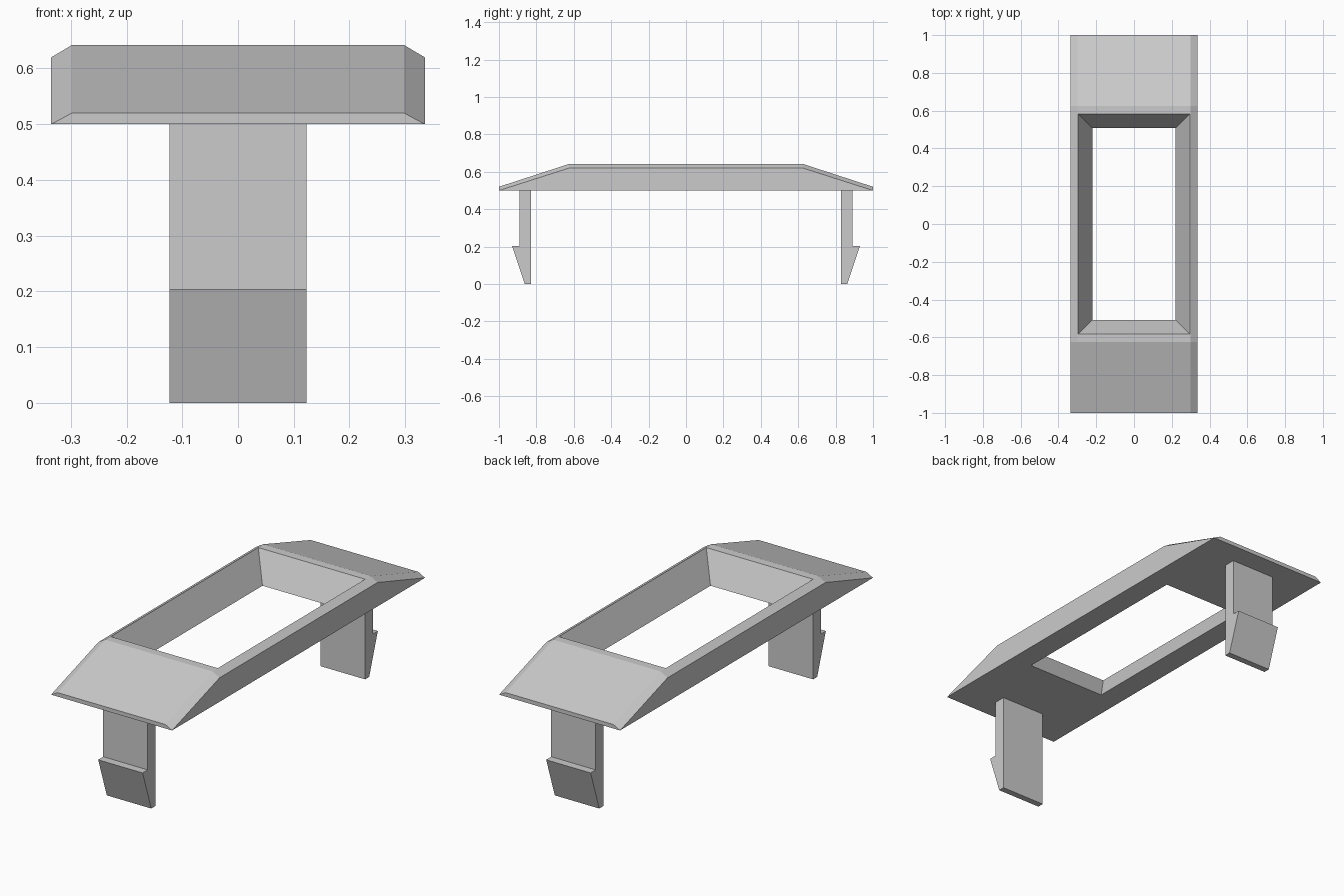
import bpy, bmesh

cube = bpy.data.objects.get("Cube")
if cube:
    bpy.data.objects.remove(cube, do_unlink=True)

GREY = (0.6, 0.6, 0.6, 1)
mat = bpy.data.materials.new("light_grey_plastic")
mat.use_nodes = True
mat.diffuse_color = GREY
mat.node_tree.nodes["Principled BSDF"].inputs["Base Color"].default_value = GREY


def finish(name, bm):
    bmesh.ops.recalc_face_normals(bm, faces=bm.faces[:])
    mesh = bpy.data.meshes.new(name)
    bm.to_mesh(mesh)
    bm.free()
    mesh.materials.append(mat)
    obj = bpy.data.objects.new(name, mesh)
    bpy.context.collection.objects.link(obj)
    return obj


# Bezel frame: corner points of one quadrant, repeated on all four corners
corner = {
    "base": (0.335, 1.0, 0.5),
    "lip": (0.298, 1.0, 0.52),
    "shoulder": (0.335, 0.625, 0.62),
    "ridge": (0.298, 0.625, 0.642),
    "rim": (0.296, 0.583, 0.642),
    "opening": (0.22, 0.508, 0.5),
}
bm = bmesh.new()
v = {(n, sx, sy): bm.verts.new((x * sx, y * sy, z))
     for n, (x, y, z) in corner.items() for sx in (1, -1) for sy in (1, -1)}

ring = [("ridge", "rim"), ("rim", "opening"), ("opening", "base")]
for s in (1, -1):
    # Faces spanning the two ends
    for a, b in ring + [("base", "lip"), ("lip", "ridge")]:
        bm.faces.new((v[a, 1, s], v[a, -1, s], v[b, -1, s], v[b, 1, s]))
    # Faces along the two long sides
    for a, b in ring + [("base", "shoulder"), ("shoulder", "ridge")]:
        bm.faces.new((v[a, s, 1], v[a, s, -1], v[b, s, -1], v[b, s, 1]))
    # Bevels running down the sloped corners
    for t in (1, -1):
        bm.faces.new([v[n, s, t] for n in ("base", "lip", "ridge", "shoulder")])
finish("bezel_frame", bm)

# Snap clips: barbed side profile extruded across the width
profile = [(0.83, 0.5), (0.89, 0.5), (0.89, 0.204), (0.93, 0.204),
           (0.862, 0), (0.83, 0)]
HALF_WIDTH = 0.123
for name, s in (("front_clip", -1), ("back_clip", 1)):
    bm = bmesh.new()
    face = bm.faces.new([bm.verts.new((-HALF_WIDTH, y * s, z)) for y, z in profile])
    out = bmesh.ops.extrude_face_region(bm, geom=[face])
    moved = [g for g in out["geom"] if isinstance(g, bmesh.types.BMVert)]
    bmesh.ops.translate(bm, verts=moved, vec=(2 * HALF_WIDTH, 0, 0))
    finish(name, bm)
